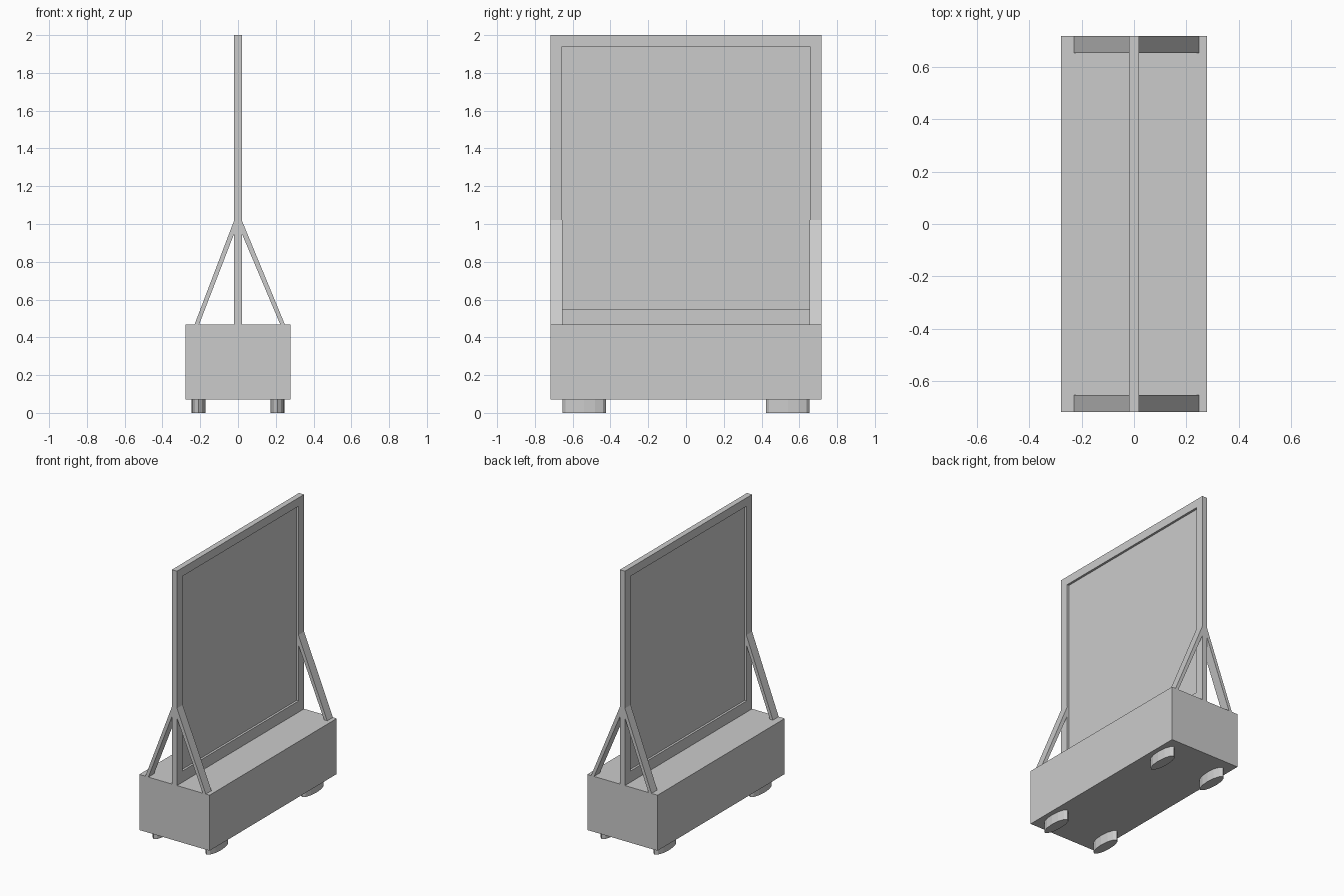
import bpy, bmesh
from math import cos, sin, tau

cube = bpy.data.objects.get("Cube")
if cube:
    bpy.data.objects.remove(cube, do_unlink=True)

grey = bpy.data.materials.new("plain_grey")
grey.use_nodes = True
colour = (0.6, 0.6, 0.6, 1)
grey.diffuse_color = colour
grey.node_tree.nodes["Principled BSDF"].inputs["Base Color"].default_value = colour

HALF_X, HALF_Y = 0.278, 0.718
DECK_LOW, DECK_TOP = 0.071, 0.468
POST = 0.02          # half thickness of the board frame
INNER_Y = 0.656      # half width of the frame opening


def prism(name, outline, offset):
    """Extrude a flat outline of 3D points along an offset vector."""
    bm = bmesh.new()
    face = bm.faces.new([bm.verts.new(p) for p in outline])
    moved = bmesh.ops.extrude_face_region(bm, geom=[face])["geom"]
    verts = [v for v in moved if isinstance(v, bmesh.types.BMVert)]
    bmesh.ops.translate(bm, verts=verts, vec=offset)
    bmesh.ops.recalc_face_normals(bm, faces=bm.faces)
    mesh = bpy.data.meshes.new(name)
    bm.to_mesh(mesh)
    bm.free()
    mesh.materials.append(grey)
    obj = bpy.data.objects.new(name, mesh)
    bpy.context.collection.objects.link(obj)
    return obj


def box(name, x, y, z):
    """Box from a (low, high) pair on each axis."""
    outline = [(x[0], y[0], z[0]), (x[1], y[0], z[0]),
               (x[1], y[1], z[0]), (x[0], y[1], z[0])]
    return prism(name, outline, (0, 0, z[1] - z[0]))


# Base block
box("base", (-HALF_X, HALF_X), (-HALF_Y, HALF_Y), (DECK_LOW, DECK_TOP))

# Oval feet
for sx, side in ((-1, "right"), (1, "left")):
    for sy, end in ((-1, "front"), (1, "back")):
        oval = [(sx * 0.209 + 0.037 * cos(tau * i / 12),
                 sy * 0.539 + 0.115 * sin(tau * i / 12), 0) for i in range(12)]
        prism(f"{end}_{side}_foot", oval, (0, 0, DECK_LOW))

# Board frame: two posts and two rails around a thin recessed panel
thick = (-POST, POST)
box("front_post", thick, (-HALF_Y, -INNER_Y), (DECK_TOP, 2))
box("back_post", thick, (INNER_Y, HALF_Y), (DECK_TOP, 2))
box("bottom_rail", thick, (-INNER_Y, INNER_Y), (DECK_TOP, 0.548))
box("top_rail", thick, (-INNER_Y, INNER_Y), (1.94, 2))
box("panel", (-0.004, 0.004), (-INNER_Y, INNER_Y), (0.548, 1.94))

# Sloping braces on both sides of each post
for sx, side, foot in ((-1, "right", 0.23), (1, "left", 0.248)):
    for y, end in ((-HALF_Y, "front"), (0.653, "back")):
        outline = [(sx * x, y, z) for x, z in (
            (foot, DECK_TOP), (POST, 1.02), (POST, 0.95), (foot - 0.024, DECK_TOP))]
        prism(f"{end}_{side}_brace", outline, (0, HALF_Y - 0.653, 0))
